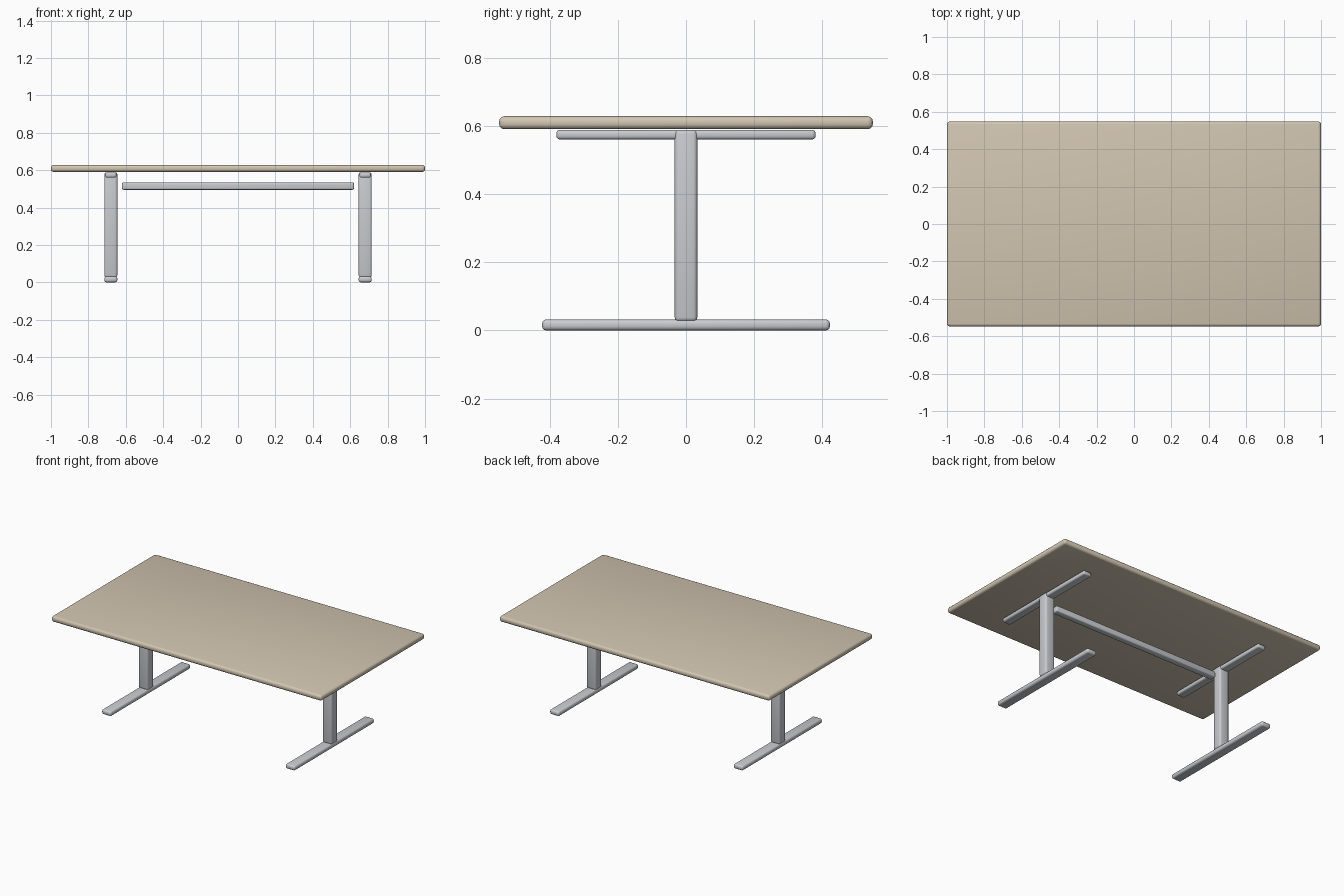
import bpy
import bmesh
from math import radians

cube = bpy.data.objects.get("Cube")
if cube:
    bpy.data.objects.remove(cube, do_unlink=True)


def make_material(name, rgb):
    mat = bpy.data.materials.new(name)
    mat.use_nodes = True
    color = (*rgb, 1.0)
    mat.diffuse_color = color
    mat.node_tree.nodes["Principled BSDF"].inputs["Base Color"].default_value = color
    return mat


wood = make_material("pale wood", (0.64, 0.56, 0.44))
metal = make_material("grey metal", (0.58, 0.60, 0.63))


def rounded_box(name, center, size, bevel, mat):
    """Box with rounded edges, smooth shaded."""
    bm = bmesh.new()
    bmesh.ops.create_cube(bm, size=1.0)
    bmesh.ops.scale(bm, vec=size, verts=bm.verts)
    mesh = bpy.data.meshes.new(name)
    bm.to_mesh(mesh)
    bm.free()
    mesh.materials.append(mat)
    obj = bpy.data.objects.new(name, mesh)
    obj.location = center
    bpy.context.collection.objects.link(obj)
    mod = obj.modifiers.new("rounded edges", 'BEVEL')
    mod.width = bevel
    mod.segments = 3
    bpy.ops.object.select_all(action='DESELECT')
    obj.select_set(True)
    bpy.context.view_layer.objects.active = obj
    bpy.ops.object.modifier_apply(modifier=mod.name)
    bpy.ops.object.shade_smooth_by_angle(angle=radians(35))
    return obj


# Tabletop
rounded_box("tabletop", (0, 0, 0.609), (2.0, 1.096, 0.038), 0.015, wood)

# Crossbar between the legs
rounded_box("crossbar", (0, 0, 0.515), (1.24, 0.045, 0.04), 0.008, metal)

# Leg frames: foot, column and top rail on each side
for side, sign in (("left", 1), ("right", -1)):
    x = 0.68 * sign
    rounded_box(side + "_foot", (x, 0, 0.016), (0.07, 0.844, 0.032), 0.012, metal)
    rounded_box(side + "_column", (x, 0, 0.307), (0.07, 0.066, 0.562), 0.012, metal)
    rounded_box(side + "_top_rail", (x, 0, 0.574), (0.06, 0.76, 0.028), 0.010, metal)
